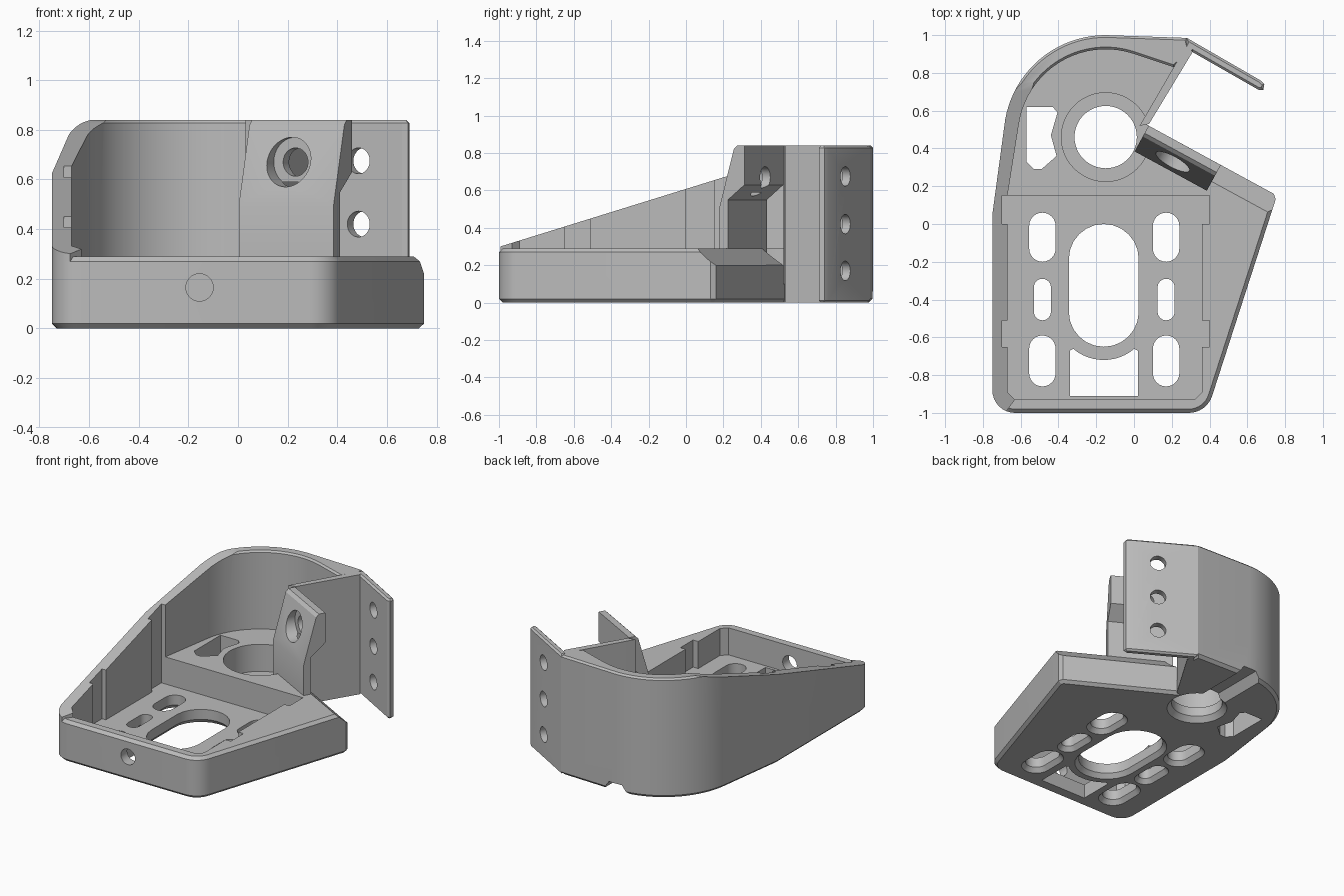
import bpy, bmesh, math
from mathutils import Vector

cube = bpy.data.objects.get("Cube")
if cube:
    bpy.data.objects.remove(cube, do_unlink=True)

grey = bpy.data.materials.new("plain_grey")
grey.use_nodes = True
grey.diffuse_color = (0.5, 0.5, 0.5, 1)
grey.node_tree.nodes["Principled BSDF"].inputs["Base Color"].default_value = (0.5, 0.5, 0.5, 1)


def loft(name, ring_a, ring_b, rim_bevel=0):
    """Closed solid between two matching rings of points."""
    bm = bmesh.new()
    a = [bm.verts.new(p) for p in ring_a]
    b = [bm.verts.new(p) for p in ring_b]
    n = len(a)
    caps = [bm.faces.new(a), bm.faces.new(b)]
    for i in range(n):
        j = (i + 1) % n
        bm.faces.new((a[i], a[j], b[j], b[i]))
    bmesh.ops.recalc_face_normals(bm, faces=bm.faces)
    if rim_bevel:
        rims = list({e for f in caps for e in f.edges})
        bmesh.ops.bevel(bm, geom=rims, offset=rim_bevel, segments=1, affect='EDGES')
    mesh = bpy.data.meshes.new(name)
    bm.to_mesh(mesh)
    bm.free()
    ob = bpy.data.objects.new(name, mesh)
    bpy.context.collection.objects.link(ob)
    mesh.materials.append(grey)
    return ob


def prism(name, pts, z0, z1, bevel=0, top=None):
    return loft(name, [(x, y, z0) for x, y in pts], [(x, y, z1) for x, y in top or pts], bevel)


def sweep(name, ring, vec):
    ring = [Vector(p) for p in ring]
    return loft(name, ring, [p + Vector(vec) for p in ring])


def arc(cx, cy, r, a0, a1, n=12):
    angles = [math.radians(a0 + (a1 - a0) * i / n) for i in range(n + 1)]
    return [(cx + r * math.cos(t), cy + r * math.sin(t)) for t in angles]


def circle(cx, cy, r):
    return arc(cx, cy, r, 0, 352.5, 47)


def stadium(cx, y0, y1, r, grow=0):
    """Upright slot outline with rounded ends."""
    return arc(cx, y1 - r, r + grow, 0, 180) + arc(cx, y0 + r, r + grow, 180, 360)


def box(x0, x1, y0, y1):
    return [(x0, y0), (x1, y0), (x1, y1), (x0, y1)]


def rod(centre, axis, r, length):
    """Cylinder through a centre along an axis."""
    axis = Vector(axis).normalized()
    side = axis.cross((0, 0, 1))
    up = side.cross(axis)
    ring = [Vector(centre) - axis * length / 2 + side * x + up * y for x, y in circle(0, 0, r)]
    return sweep("cutter", ring, axis * length)


def cut(ob, cutter):
    mod = ob.modifiers.new("cut", 'BOOLEAN')
    mod.operation, mod.solver, mod.object = 'DIFFERENCE', 'EXACT', cutter
    deps = bpy.context.evaluated_depsgraph_get()
    mesh = bpy.data.meshes.new_from_object(ob.evaluated_get(deps))
    ob.modifiers.clear()
    ob.data = mesh
    bpy.data.objects.remove(cutter, do_unlink=True)


# Rear diagonal edge: start, direction along it, outward normal
START = Vector((0.06, 0.53, 0))
ALONG = Vector((0.878, -0.478, 0)).normalized()
OUT = Vector((0.478, 0.878, 0)).normalized()


def diagonal(name, profile, t0, t1):
    """Sweep an (outward offset, height) profile along the diagonal edge."""
    ring = [START + ALONG * t0 + OUT * o + Vector((0, 0, z)) for o, z in profile]
    return sweep(name, ring, ALONG * (t1 - t0))


CX, CY = -0.15, 0.46
DECK, FLOOR, TOP = 0.29, 0.1, 0.84

# Base block with the full footprint
front_left = arc(-0.63, -0.88, 0.12, 180, 270, 8)
back_arc = arc(CX, CY, 0.54, 90, 170, 20)
footprint = (front_left + arc(0.29, -0.87, 0.13, 270, 343, 8)
             + [(0.75, 0.13), (0.74, 0.16), (0.06, 0.53), (0.29, 0.9), (0.28, 0.985)]
             + back_arc + [(-0.75, 0.05)])
base = prism("base", footprint, 0, DECK, 0.02)

# Tray pocket with side notches
pocket = [(-0.63, -0.93), (0.32, -0.93), (0.36, -0.89)]
for y0, y1 in ((-0.65, -0.51), (0.0, 0.15)):
    pocket += [(0.36, y0), (0.4, y0), (0.4, y1)]
    if y1 < 0:
        pocket += [(0.36, y1)]
for y0, y1 in ((0.0, 0.15), (-0.65, -0.51)):
    if y1 < 0:
        pocket += [(-0.67, y1)]
    pocket += [(-0.7, y1), (-0.7, y0), (-0.67, y0)]
pocket += [(-0.67, -0.89)]
cut(base, prism("cutter", pocket, FLOOR, 0.6))

# Floor slots, flared on the underside
slots = [(-0.16, -0.65, 0.0, 0.185)]
for x in (-0.485, 0.17):
    slots += [(x, -0.2, 0.06, 0.07), (x, -0.86, -0.59, 0.07), (x, -0.51, -0.29, 0.045)]
for x, y0, y1, r in slots:
    cut(base, prism("cutter", stadium(x, y0, y1, r), -0.1, 0.2))
    cut(base, prism("cutter", stadium(x, y0, y1, r, 0.03), -0.005, 0.03, 0, stadium(x, y0, y1, r)))

# Front floor opening that follows the oval
opening = [(-0.34, -0.91), (0.02, -0.91), (0.02, -0.67)] + arc(-0.16, -0.47, 0.25, -50, -130) + [(-0.34, -0.67)]
cut(base, prism("cutter", opening, -0.1, 0.2))

# Stepped round bore, side window and drain groove
cut(base, prism("cutter", circle(CX, CY, 0.235), FLOOR, 0.6))
cut(base, prism("cutter", circle(CX, CY, 0.165), -0.1, 0.2))
cut(base, prism("cutter", circle(CX, CY, 0.2), -0.005, 0.035, 0, circle(CX, CY, 0.165)))
window = [(-0.57, 0.62), (-0.43, 0.62), (-0.405, 0.59), (-0.44, 0.47),
          (-0.41, 0.36), (-0.49, 0.29), (-0.53, 0.29), (-0.57, 0.33)]
cut(base, prism("cutter", window, -0.1, 0.6))
groove = [(CX + x, CY, z) for x, z in ((-0.1, -0.01), (-0.05, 0.06), (0.05, 0.06), (0.1, -0.01))]
cut(base, sweep("cutter", groove, (0, 0.7, 0)))

# Front screw hole and rear diagonal chamfer
cut(base, rod((-0.155, -0.97, 0.165), (0, 1, 0), 0.055, 0.2))
cut(base, diagonal("cutter", [(-0.12, 0.308), (0.02, 0.182), (0.02, 0.308)], -0.02, 0.95))

# Tall side wall: straight side, slanted side and round back
wall_path = ([(0.28, 0.985)] + back_arc + [(-0.75, 0.05)] + front_left[:7]
             + [(-0.63, -0.93), (-0.67, -0.89), (-0.67, 0.15)]
             + arc(CX, CY, 0.465, 172, 72, 20) + [(0.21, 0.83), (0.3, 0.9)])
wall = prism("side_wall", wall_path, 0.25, TOP, 0.012)
for y0, y1 in ((-0.65, -0.51), (0.0, 0.15)):
    cut(wall, prism("cutter", box(-0.7, -0.6, y0, y1), 0.1, 1))

# Sloping top of the side wall
slope = [(-1, y, z) for y, z in ((-1.2, 0.236), (0.9, 0.887), (0.9, 1.2), (-1.2, 1.2))]
cut(wall, sweep("cutter", slope, (2, 0, 0)))

# Rear mounting flange with three holes
flange = prism("mounting_flange", [(0.28, 0.985), (0.67, 0.76), (0.69, 0.74), (0.685, 0.71),
                                   (0.66, 0.71), (0.31, 0.91), (0.26, 0.87)], 0, TOP, 0.012)
for z in (0.17, 0.42, 0.675):
    cut(flange, rod((0.5, 0.835, z), (0.497, 0.868, 0), 0.052, 0.3))

# Web joining the flange to the diagonal bracket
prism("web", [(0.21, 0.83), (0.285, 0.95), (0.31, 0.91), (0.08, 0.53), (0.03, 0.52)], 0, TOP)

# Leaning bracket with a counterbored hole
bracket = diagonal("bracket", [(-0.155, 0.25), (-0.155, 0.5), (-0.065, 0.82), (-0.045, TOP),
                               (0, TOP), (0, 0.63), (-0.1, 0.55), (-0.1, 0.25)], 0.02, 0.455)
centre = START + ALONG * 0.223 + Vector((0, 0, 0.67))
cut(bracket, rod(centre, OUT, 0.057, 0.6))
cut(bracket, rod(centre - OUT * 0.2, OUT, 0.1, 0.3))

# Smooth curves, sharp edges
for ob in bpy.context.collection.objects:
    if ob.type == 'MESH' and grey.name in ob.data.materials:
        ob.data.shade_smooth()
        ob.data.set_sharp_from_angle(angle=math.radians(25))
